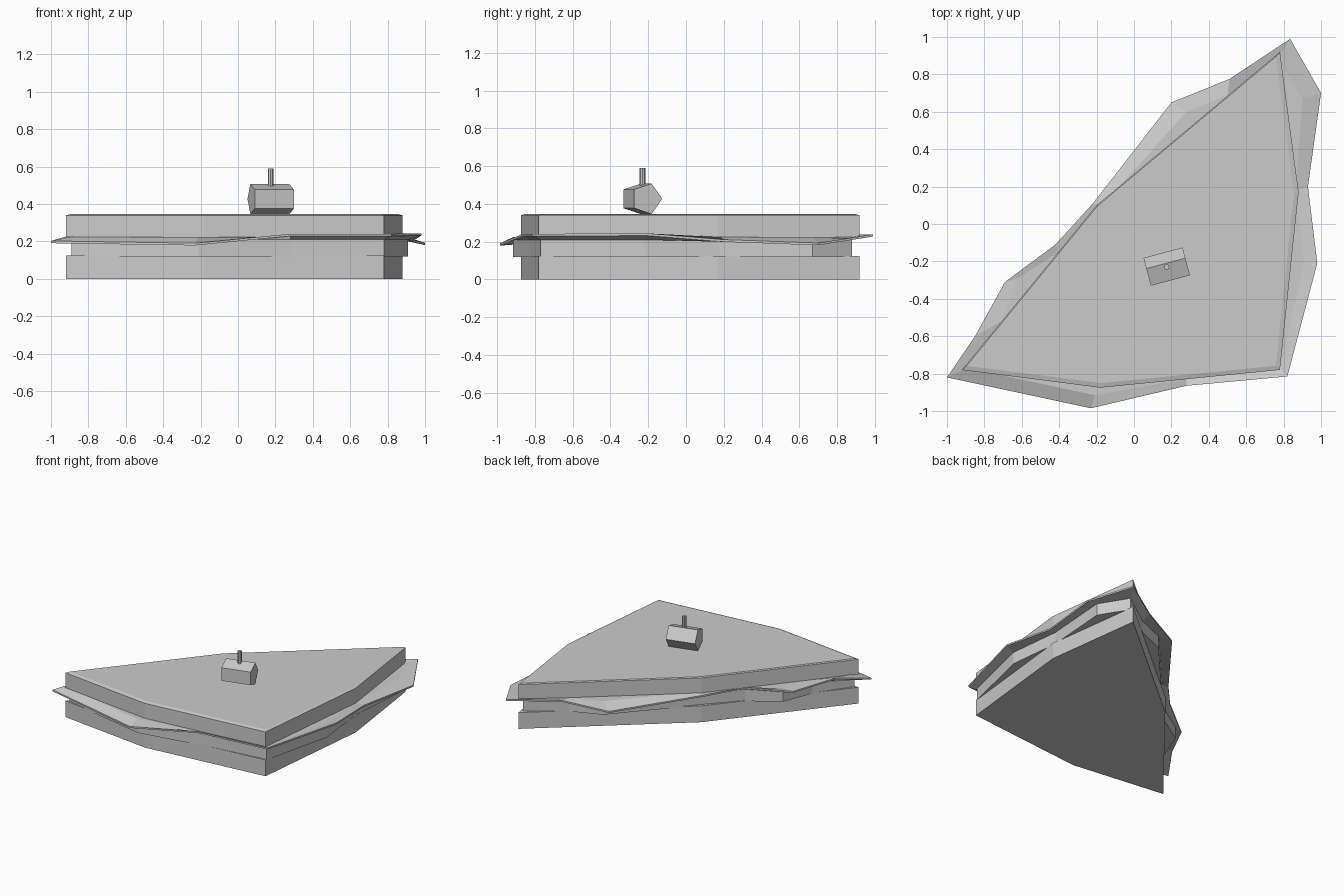
import bpy, bmesh
from mathutils import Matrix, Vector
from math import cos, sin, tau, radians

if "Cube" in bpy.data.objects:
    bpy.data.objects.remove(bpy.data.objects["Cube"])


def loft(name, rings):
    """Skin a stack of closed rings with capped ends."""
    bm = bmesh.new()
    vs = [[bm.verts.new(p) for p in r] for r in rings]
    n = len(rings[0])
    for a, b in zip(vs, vs[1:]):
        for i in range(n):
            j = (i + 1) % n
            bm.faces.new((a[i], a[j], b[j], b[i]))
    bm.faces.new(vs[0][::-1])
    bm.faces.new(vs[-1])
    bmesh.ops.recalc_face_normals(bm, faces=bm.faces)
    me = bpy.data.meshes.new(name)
    bm.to_mesh(me)
    bm.free()
    ob = bpy.data.objects.new(name, me)
    bpy.context.collection.objects.link(ob)
    return ob


def ring(pts, z, s=1.0):
    return [(p[0] * s, p[1] * s, z) for p in pts]


# Bread slices: triangular outline with slightly bulging sides
bread = [(-.92, -.78), (-.18, -.875), (.78, -.78),
         (.88, .17), (.78, .92), (-.2, .1)]
loft("bottom_bread", [ring(bread, 0), ring(bread, .125)])
loft("top_bread", [ring(bread, .225), ring(bread, .34), ring(bread, .347, .972)])

# Filling: block between the slices
inner = [(-.89, -.77), (-.21, -.915), (.28, -.83), (.78, -.77), (.91, -.22),
         (.865, .18), (.9, .67), (.77, .88), (.5, .69), (.28, .6),
         (-.17, .1), (-.4, -.15), (-.62, -.29), (-.71, -.52)]
loft("filling", [ring(inner, .12), ring(inner, .212)])

# Lettuce: thin leaf with a wavy rim
rim = [(-1, -.82, .197), (-.23, -.985, .185), (.28, -.865, .235),
       (.82, -.815, .235), (.98, -.21, .238), (.93, .2, .205),
       (1, .7, .187), (.835, .99, .233), (.51, .775, .23), (.2, .65, .18),
       (-.22, .11, .21), (-.42, -.11, .24), (-.69, -.31, .205), (-.85, -.6, .24)]
low = [(x, y, z - .006) for x, y, z in rim]
high = [(x, y, z + .006) for x, y, z in rim]
loft("lettuce", [ring(inner, .21), low, high, ring(inner, .224)])

# Olive: five-sided prism lying on the bread, turned a little
turn = Matrix.Translation((.175, -.228, .427)) @ Matrix.Rotation(radians(15), 4, 'Z')
R = .085
ends = [[turn @ Vector((x, R * cos(tau * i / 5) - .008, R * sin(tau * i / 5)))
         for i in range(5)] for x in (-.108, .108)]
loft("olive", ends)

# Cocktail stick
stick = [(.175 + .015 * cos(tau * i / 8), -.23 + .015 * sin(tau * i / 8))
         for i in range(8)]
loft("stick", [[(x, y, z) for x, y in stick] for z in (.4, .59)])
